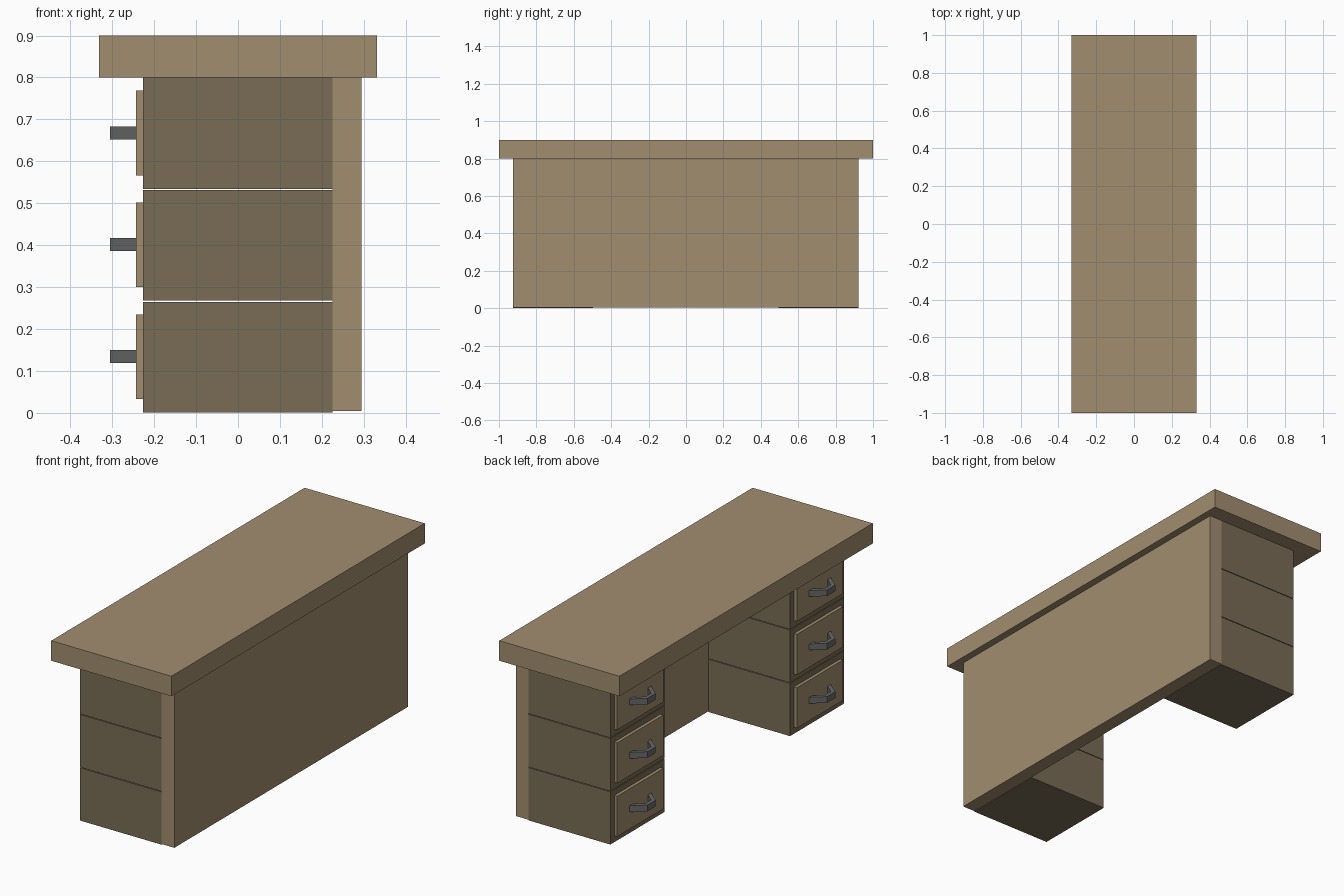
import bpy, bmesh

if "Cube" in bpy.data.objects:
    bpy.data.objects.remove(bpy.data.objects["Cube"])


def material(name, rgb):
    m = bpy.data.materials.new(name)
    m.diffuse_color = (*rgb, 1)
    m.use_nodes = True
    m.node_tree.nodes["Principled BSDF"].inputs["Base Color"].default_value = m.diffuse_color
    return m


WOOD = material("wood", (0.36, 0.27, 0.16))
DARK_WOOD = material("dark_wood", (0.19, 0.15, 0.09))
METAL = material("handle_metal", (0.14, 0.14, 0.145))


def prism(name, outline, z0, z1, mat):
    """Extrude a plan outline (x, y) from z0 up to z1."""
    bm = bmesh.new()
    face = bm.faces.new([bm.verts.new((x, y, z0)) for x, y in outline])
    ext = bmesh.ops.extrude_face_region(bm, geom=[face])["geom"]
    top = [g for g in ext if isinstance(g, bmesh.types.BMVert)]
    bmesh.ops.translate(bm, vec=(0, 0, z1 - z0), verts=top)
    bmesh.ops.recalc_face_normals(bm, faces=bm.faces)
    mesh = bpy.data.meshes.new(name)
    bm.to_mesh(mesh)
    bm.free()
    mesh.materials.append(mat)
    obj = bpy.data.objects.new(name, mesh)
    bpy.context.collection.objects.link(obj)
    return obj


def box(name, x0, x1, y0, y1, z0, z1, mat):
    return prism(name, [(x0, y0), (x1, y0), (x1, y1), (x0, y1)], z0, z1, mat)


# Desk top and the full-width modesty panel
box("desk_top", -0.332, 0.332, -1, 1, 0.8, 0.9, WOOD)
box("modesty_panel", 0.225, 0.295, -0.924, 0.921, 0.004, 0.8, WOOD)

# Two pedestals of three stacked drawer units
BODY_X, FRONT_X, PULL_X = -0.227, -0.243, -0.305
for side, y0, y1 in (("left", 0.494, 0.921), ("right", -0.924, -0.497)):
    yc = (y0 + y1) / 2
    for i, level in enumerate(("lower", "middle", "upper")):
        z = 0.2667 * i
        tag = f"{side}_{level}"
        box(f"{tag}_drawer_body", BODY_X, 0.225, y0, y1,
            z + 0.001, z + 0.2645 if i < 2 else 0.8, DARK_WOOD)
        box(f"{tag}_drawer_front", FRONT_X, BODY_X, y0 + 0.031, y1 - 0.031,
            z + 0.033, z + 0.235, WOOD)
        # Open trapezoid pull: slanted legs joined by a short outer bar
        half = [(FRONT_X, 0.085), (PULL_X, 0.032), (PULL_X + 0.018, 0.023), (FRONT_X, 0.06)]
        outline = [half[3], half[0], half[1]]
        outline += [(x, -y) for x, y in (half[1], half[0], half[3], half[2])]
        outline.append(half[2])
        prism(f"{tag}_handle", [(x, yc + y) for x, y in outline],
              z + 0.119, z + 0.15, METAL)
